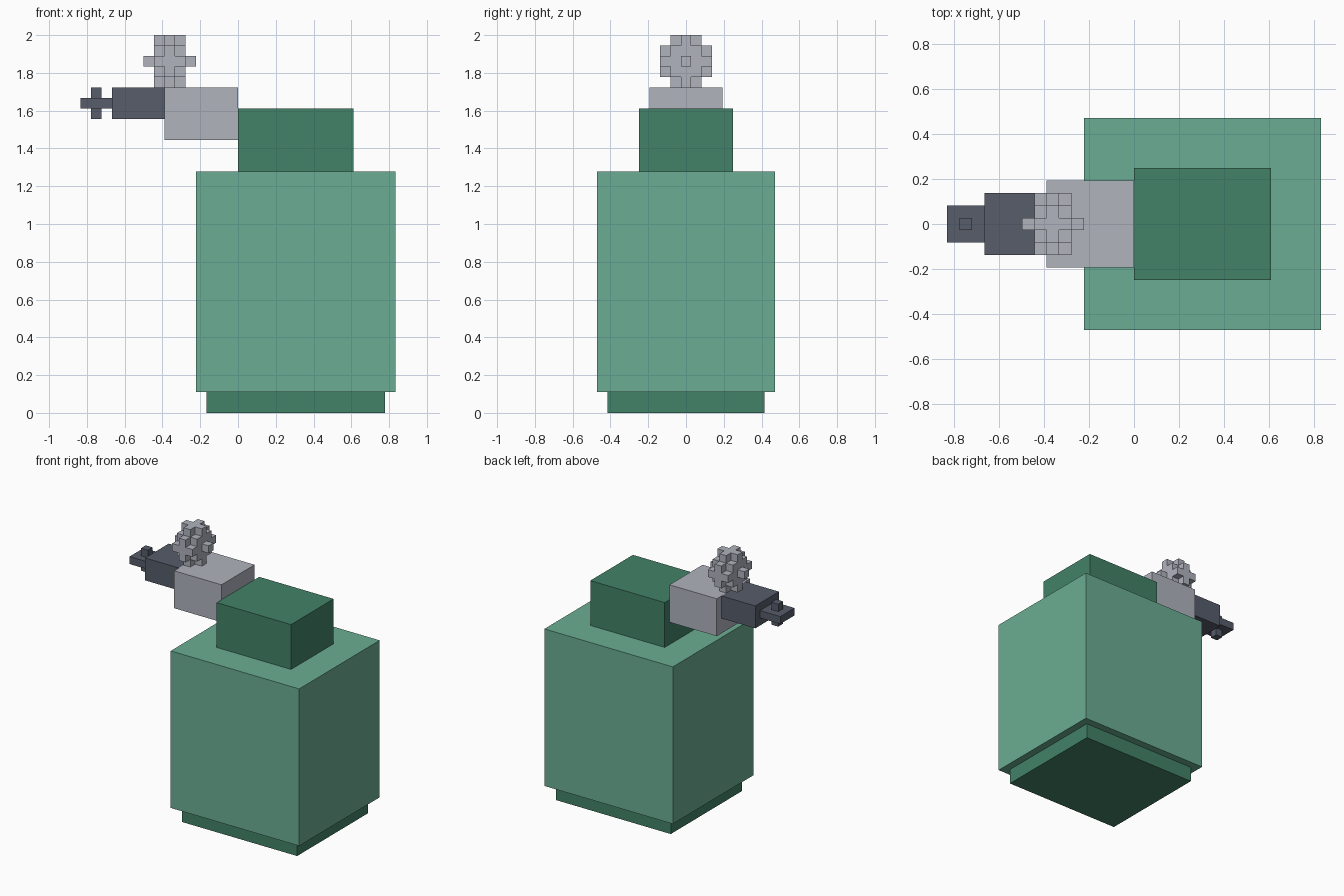
import bpy
import bmesh
from mathutils import Vector

cube = bpy.data.objects.get("Cube")
if cube:
    bpy.data.objects.remove(cube, do_unlink=True)

U = 1 / 18  # one block unit


def material(name, hex_code):
    srgb = [int(hex_code[i:i + 2], 16) / 255 for i in (0, 2, 4)]
    rgba = [c / 12.92 if c <= 0.04045 else ((c + 0.055) / 1.055) ** 2.4 for c in srgb] + [1.0]
    mat = bpy.data.materials.new(name)
    mat.diffuse_color = rgba
    mat.use_nodes = True
    bsdf = next(n for n in mat.node_tree.nodes if n.type == 'BSDF_PRINCIPLED')
    bsdf.inputs["Base Color"].default_value = rgba
    return mat


LIGHT_GREEN = material("light green", "6bae93")
DARK_GREEN = material("dark green", "428267")
LIGHT_GREY = material("light grey", "b1b3be")
SLATE = material("slate grey", "575d6b")


def add_object(name, bm, mat):
    mesh = bpy.data.meshes.new(name)
    bm.to_mesh(mesh)
    bm.free()
    mesh.materials.append(mat)
    obj = bpy.data.objects.new(name, mesh)
    bpy.context.collection.objects.link(obj)
    return obj


def box(name, x, half_y, z, mat):
    """Box from x and z ranges in units, symmetric in y."""
    bm = bmesh.new()
    bmesh.ops.create_cube(bm, size=1)
    bmesh.ops.scale(bm, verts=bm.verts, vec=Vector((x[1] - x[0], 2 * half_y, z[1] - z[0])) * U)
    bmesh.ops.translate(bm, verts=bm.verts, vec=Vector((sum(x) / 2, 0, sum(z) / 2)) * U)
    return add_object(name, bm, mat)


# Tank with its foot and top cap
box("foot", (-3, 14), 7.5, (0, 2), DARK_GREEN)
box("tank", (-4, 15), 8.5, (2, 23), LIGHT_GREEN)
box("cap", (0, 11), 4.5, (23, 29), DARK_GREEN)

# Valve block and outlet
box("valve_block", (-7, 0), 3.5, (26, 31), LIGHT_GREY)
box("outlet", (-12, -7), 2.5, (28, 31), SLATE)
box("outlet_tip", (-15, -12), 1.5, (29, 30), SLATE)
box("outlet_pin", (-14, -13), 0.5, (28, 31), SLATE)


# Round knob made of unit blocks, keeping only the exposed faces
def in_knob(x, y, z):
    if abs(x) == 2:
        return y == 0 and z == 0
    return x * x + y * y + z * z <= 5


R = range(-2, 3)
cells = {(x, y, z) for x in R for y in R for z in R if in_knob(x, y, z)}
centre = Vector((-6.5, 0, 33.5))
bm = bmesh.new()
for cell in sorted(cells):
    for axis in range(3):
        for sign in (-1, 1):
            n = Vector((0, 0, 0))
            n[axis] = sign
            if tuple(int(c + d) for c, d in zip(cell, n)) in cells:
                continue
            a = Vector((0, 0, 0))
            a[(axis + 1) % 3] = 0.5
            b = n.cross(a)
            mid = centre + Vector(cell) + n * 0.5
            corners = (mid - a - b, mid + a - b, mid + a + b, mid - a + b)
            bm.faces.new([bm.verts.new(c * U) for c in corners])
bmesh.ops.remove_doubles(bm, verts=bm.verts, dist=0.001)
add_object("knob", bm, LIGHT_GREY)
